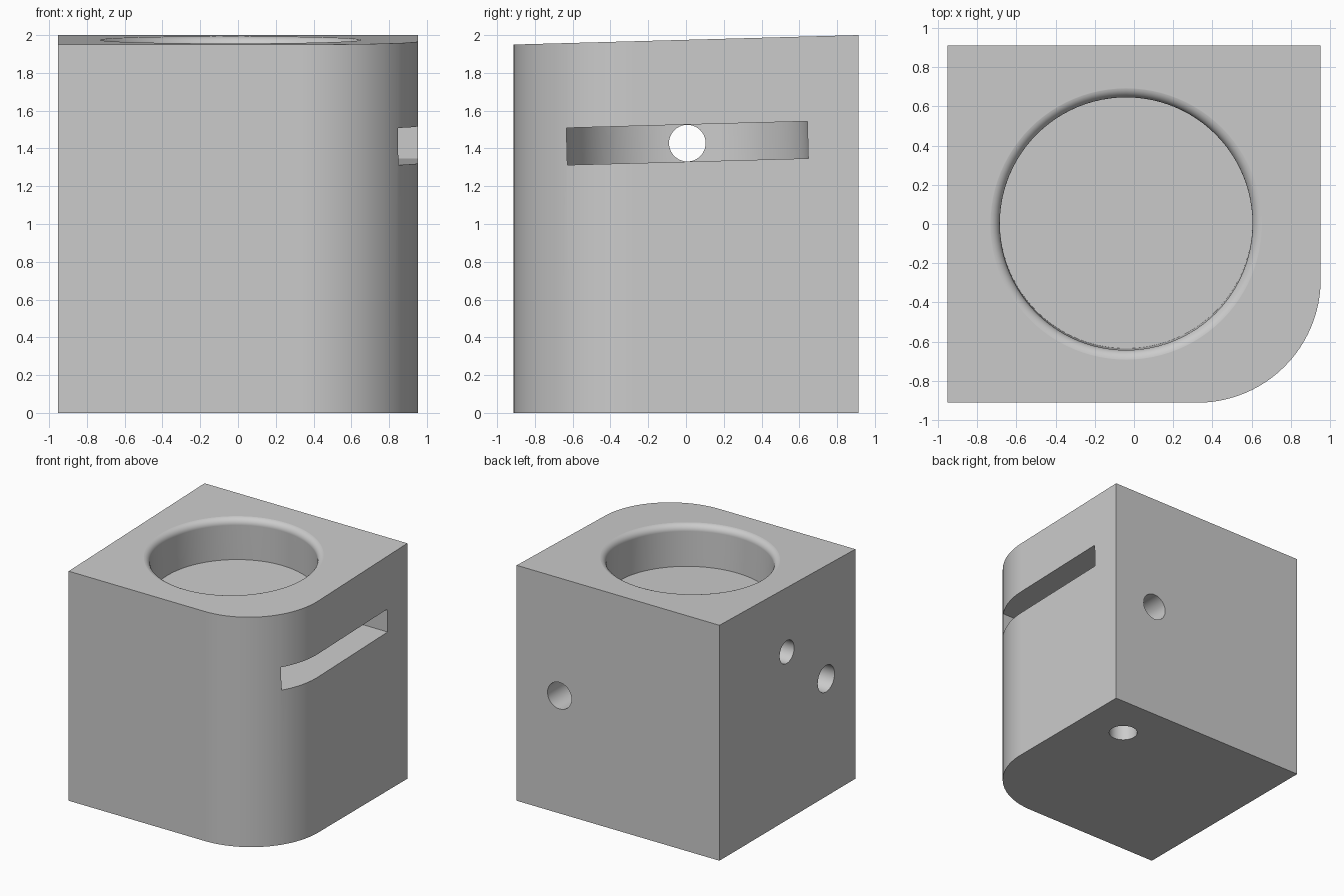
import bpy
import bmesh
from math import sin, cos, pi, atan2
from mathutils import Matrix, Vector

cube = bpy.data.objects.get("Cube")
if cube:
    bpy.data.objects.remove(cube, do_unlink=True)

HX, HY, CORNER = 0.953, 0.912, 0.63
SLOPE = atan2(0.05, 2 * HY)
BORE_X, BORE_R, FILLET = -0.04, 0.645, 0.055

grey = bpy.data.materials.new("plain_grey")
grey.use_nodes = True
grey.diffuse_color = (0.6, 0.6, 0.6, 1)
grey.node_tree.nodes["Principled BSDF"].inputs["Base Color"].default_value = (0.6, 0.6, 0.6, 1)


def arc(cx, cy, r, start, end, steps):
    angles = [start + (end - start) * i / steps for i in range(steps + 1)]
    return [(cx + r * cos(a), cy + r * sin(a)) for a in angles]


def finish(name, bm, matrix):
    bmesh.ops.recalc_face_normals(bm, faces=bm.faces)
    mesh = bpy.data.meshes.new(name)
    bm.to_mesh(mesh)
    bm.free()
    mesh.transform(matrix)
    mesh.materials.append(grey)
    obj = bpy.data.objects.new(name, mesh)
    bpy.context.collection.objects.link(obj)
    return obj


def prism(name, outline, low, high, matrix=Matrix()):
    bm = bmesh.new()
    face = bm.faces.new([bm.verts.new((x, y, low)) for x, y in outline])
    top = bmesh.ops.extrude_face_region(bm, geom=[face])["geom"]
    verts = [v for v in top if isinstance(v, bmesh.types.BMVert)]
    bmesh.ops.translate(bm, verts=verts, vec=(0, 0, high - low))
    return finish(name, bm, matrix)


def lathe(name, profile, steps, matrix):
    bm = bmesh.new()
    verts = [bm.verts.new((r, 0, z)) for r, z in profile]
    edges = [bm.edges.new(pair) for pair in zip(verts, verts[1:])]
    bmesh.ops.spin(bm, geom=verts + edges, cent=(0, 0, 0), axis=(0, 0, 1),
                   angle=2 * pi, steps=steps, use_duplicate=False)
    bmesh.ops.remove_doubles(bm, verts=bm.verts, dist=0.0001)
    return finish(name, bm, matrix)


def drill(name, mouth, direction, radius, depth):
    # Round hole running inward from a point on the surface
    turn = Vector(direction).to_track_quat("Z", "Y").to_matrix().to_4x4()
    circle = arc(0, 0, radius, 0, 2 * pi, 40)[:-1]
    return prism(name, circle, -0.1, depth, Matrix.Translation(mouth) @ turn)


# Block with one rounded upright corner and a sloping top
outline = [(HX, HY), (-HX, HY), (-HX, -HY)]
outline += arc(HX - CORNER, CORNER - HY, CORNER, -pi / 2, 0, 24)
block = prism("block", outline, 0, 2)
for v in block.data.vertices:
    if v.co.z > 1:
        v.co.z = 1.975 + v.co.y * 0.025 / HY

tilt = Matrix.Rotation(SLOPE, 4, "X")

# Filleted round recess, square to the sloping top
profile = [(0, -0.35), (BORE_R, -0.35)]
profile += arc(BORE_R + FILLET, -FILLET, FILLET, pi, pi / 2, 10)
profile += [(BORE_R + FILLET, 0.2), (0, 0.2)]
recess = lathe("recess_cutter", profile, 96,
               Matrix.Translation((BORE_X, 0, 1.9755)) @ tilt)

# Round-ended slot for a disc, open at the side
slot_outline = [(1.2, -0.638), (1.2, 0.638)] + arc(BORE_X, 0, 0.638, pi / 2, 1.5 * pi, 48)
slot = prism("slot_cutter", slot_outline, -0.098, 0.098,
             Matrix.Translation((0, 0.007, 1.428)) @ tilt)

cutters = [
    recess,
    slot,
    drill("push_hole_cutter", (-HX, 0.007, 1.428), (1, 0, 0), 0.097, 0.6),
    drill("side_hole_cutter", (-HX, -0.52, 1.0), (1, 0, 0), 0.113, 0.5),
    drill("back_hole_cutter", (0.55, HY, 1.0), (0, -1, 0), 0.113, 0.5),
    drill("base_hole_cutter", (0.55, 0.52, 0), (0, 0, 1), 0.113, 0.5),
]

# Cut the openings
bpy.ops.object.select_all(action="DESELECT")
block.select_set(True)
bpy.context.view_layer.objects.active = block
for cutter in cutters:
    cutter.hide_render = True
    cut = block.modifiers.new(cutter.name, "BOOLEAN")
    cut.operation = "DIFFERENCE"
    cut.solver = "EXACT"
    cut.object = cutter
    bpy.ops.object.modifier_apply(modifier=cut.name)
    bpy.data.objects.remove(cutter, do_unlink=True)

# Smooth curved walls, flat faces kept flat
bpy.ops.object.shade_smooth_by_angle(angle=pi / 6)
weighted = block.modifiers.new("weighted_normals", "WEIGHTED_NORMAL")
weighted.keep_sharp = True
